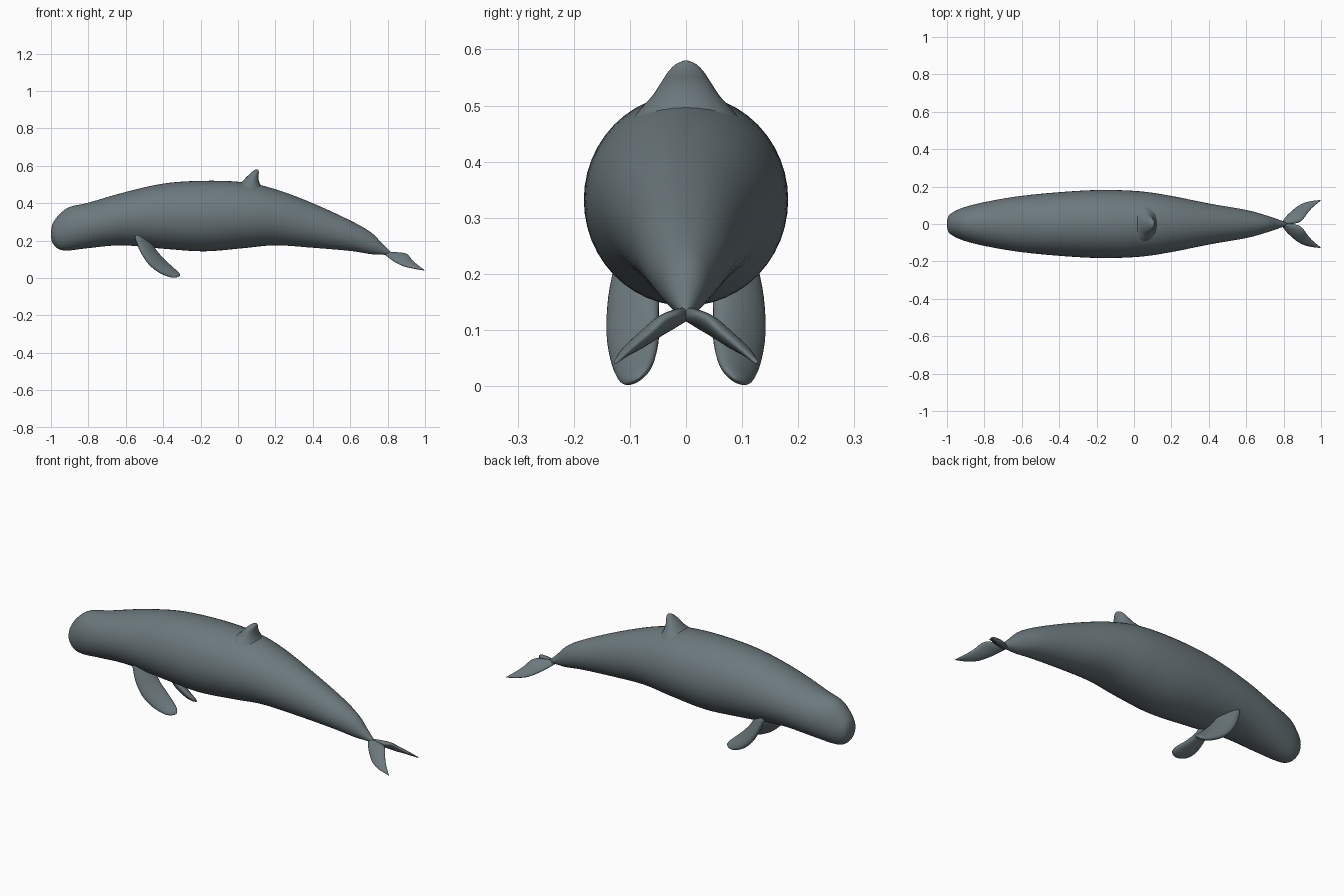
import bpy, bmesh, math
from mathutils import Vector as V

if "Cube" in bpy.data.objects:
    bpy.data.objects.remove(bpy.data.objects["Cube"])

skin = bpy.data.materials.new("slate grey skin")
skin.diffuse_color = (0.15, 0.19, 0.205, 1)
skin.use_nodes = True
skin.node_tree.nodes["Principled BSDF"].inputs["Base Color"].default_value = skin.diffuse_color


def smooth_rings(rings, steps):
    """Catmull-Rom interpolation of (centre, axis a, axis b) rings."""
    out = []
    n = len(rings)
    for i in range(n - 1):
        p = [rings[max(0, min(n - 1, i + k))] for k in (-1, 0, 1, 2)]
        for s in range(steps):
            t = s / steps
            out.append([0.5 * (2 * p1 + (p2 - p0) * t
                               + (2 * p0 - 5 * p1 + 4 * p2 - p3) * t * t
                               + (3 * p1 - p0 - 3 * p2 + p3) * t ** 3)
                        for p0, p1, p2, p3 in zip(*p)])
    out.append(rings[-1])
    return out


def loft(name, rings, sides=32, steps=5, mirror=False):
    """Skin elliptical rings into one closed smooth form."""
    bm = bmesh.new()
    loops = []
    for c, a, b in smooth_rings(rings, steps):
        loops.append([bm.verts.new(c + a * math.cos(2 * math.pi * k / sides)
                                   + b * math.sin(2 * math.pi * k / sides))
                      for k in range(sides)])
    for r, q in zip(loops, loops[1:]):
        for k in range(sides):
            j = (k + 1) % sides
            bm.faces.new((r[k], r[j], q[j], q[k]))
    bm.faces.new(loops[0][::-1])
    bm.faces.new(loops[-1])
    bmesh.ops.recalc_face_normals(bm, faces=bm.faces)
    for f in bm.faces:
        f.smooth = True
    me = bpy.data.meshes.new(name)
    bm.to_mesh(me)
    bm.free()
    me.materials.append(skin)
    ob = bpy.data.objects.new(name, me)
    bpy.context.collection.objects.link(ob)
    if mirror:
        m = ob.modifiers.new("mirror", 'MIRROR')
        m.use_axis = (False, True, False)
        m.use_mirror_merge = False
    return ob


# Body: x, top, bottom, half width
body = [(-1.0, .25, .22, .012), (-.99, .293, .185, .045), (-.955, .34, .153, .07),
        (-.9, .38, .148, .092), (-.8, .403, .16, .117), (-.62, .455, .175, .148),
        (-.4, .505, .157, .17), (-.18, .52, .143, .182), (.03, .512, .16, .175),
        (.2, .475, .175, .15), (.4, .4, .162, .11), (.6, .308, .145, .075),
        (.71, .245, .128, .045), (.77, .185, .125, .025), (.815, .14, .122, .008)]
loft("body", [(V((x, 0, (t + b) / 2)), V((0, w, 0)), V((0, 0, (t - b) / 2)))
              for x, t, b, w in body], sides=48, steps=6)

# Dorsal fin: z, front x, back x, half thickness
dorsal = [(.44, -.1, .17, .125), (.49, -.02, .125, .085), (.515, .02, .113, .062),
          (.54, .045, .109, .045), (.56, .066, .111, .032), (.574, .083, .110, .018),
          (.58, .094, .105, .004)]
loft("dorsal_fin", [(V(((f + r) / 2, 0, z)), V(((r - f) / 2, 0, 0)), V((0, h, 0)))
                    for z, f, r, h in dorsal])

# Flippers: x, y, z of the centre line, then chord; blade leans outward
lead, side = V((-.62, 0, -.78)), V((0, 1, 0))
tilt = math.radians(50)
chord_dir = lead * math.cos(tilt) + side * math.sin(tilt)
flat_dir = side * math.cos(tilt) - lead * math.sin(tilt)
flipper = [(-.53, .085, .245, .10), (-.50, .092, .18, .115), (-.46, .095, .115, .115),
           (-.41, .091, .065, .105), (-.36, .089, .031, .08), (-.328, .089, .016, .05),
           (-.312, .089, .011, .012)]
loft("flippers", [(V((x, y, z)), chord_dir * c / 2, flat_dir * c * .21)
                  for x, y, z, c in flipper], mirror=True)

# Tail flukes: leading point, trailing point, half thickness
up = V((-.16, .66, .73))
fluke = [((.785, 0, .125), (.83, 0, .135), .012), ((.81, .035, .106), (.885, .012, .132), .015),
         ((.84, .065, .086), (.91, .035, .123), .015), ((.88, .097, .066), (.928, .06, .1), .013),
         ((.93, .118, .053), (.953, .088, .076), .009), ((.997, .128, .041), (.993, .122, .045), .003)]
loft("tail_flukes", [((V(l) + V(t)) / 2, (V(t) - V(l)) / 2, up * h)
                     for l, t, h in fluke], mirror=True)
